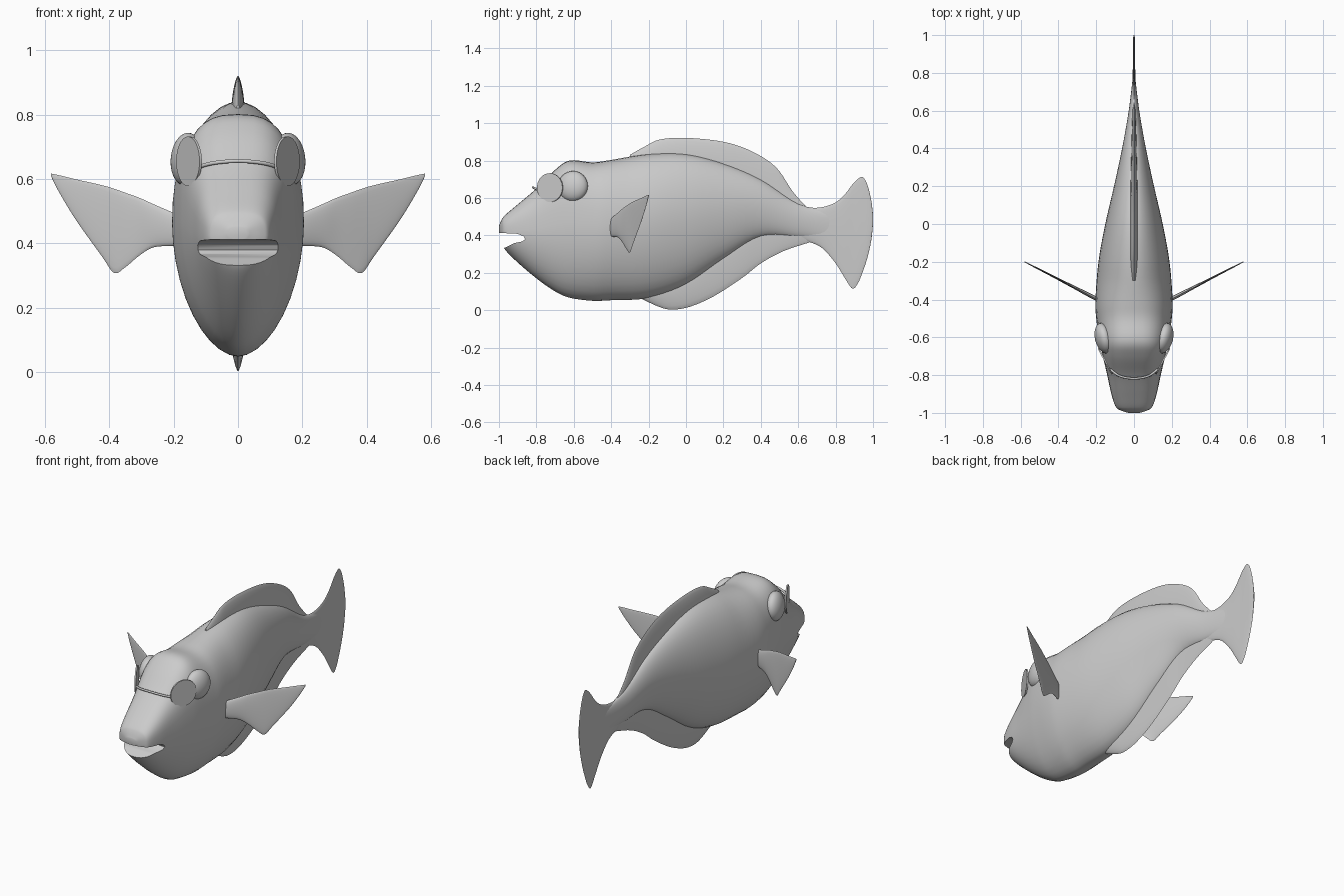
import bpy
import bmesh
import math
from mathutils import Vector

cube = bpy.data.objects.get("Cube")
if cube:
    bpy.data.objects.remove(cube, do_unlink=True)

grey = bpy.data.materials.new("plain grey")
grey.use_nodes = True
grey.diffuse_color = (0.6, 0.6, 0.6, 1)
grey.node_tree.nodes["Principled BSDF"].inputs["Base Color"].default_value = grey.diffuse_color


def finish(obj, angle=40):
    """Give the object its colour and smooth shading."""
    obj.data.materials.append(grey)
    bpy.ops.object.select_all(action="DESELECT")
    obj.select_set(True)
    bpy.context.view_layer.objects.active = obj
    bpy.ops.object.shade_smooth_by_angle(angle=math.radians(angle))
    return obj


def to_object(name, bm):
    bmesh.ops.recalc_face_normals(bm, faces=bm.faces)
    mesh = bpy.data.meshes.new(name)
    bm.to_mesh(mesh)
    bm.free()
    obj = bpy.data.objects.new(name, mesh)
    bpy.context.collection.objects.link(obj)
    return obj


def spline(keys, steps=5):
    """Smoothly interpolate rows of numbers."""
    rows = [Vector(k) for k in keys]
    rows = [rows[0]] + rows + [rows[-1]]
    out = []
    for a, b, c, d in zip(rows, rows[1:], rows[2:], rows[3:]):
        for s in range(steps):
            t = s / steps
            out.append(b + (c - a) * (t / 2)
                       + (a * 2 - b * 5 + c * 4 - d) * (t * t / 2)
                       + (b * 3 - a - c * 3 + d) * (t ** 3 / 2))
    return out + [rows[-1]]


def loft(name, keys, mid, upper, lower, sides=40):
    """Skin rounded sections; each key is y, bottom, top, half width."""
    bm = bmesh.new()
    rings = []
    for y, bottom, top, width in spline(keys):
        centre = bottom + mid * (top - bottom)
        ring = []
        for i in range(sides):
            a = math.tau * i / sides
            c, s = math.cos(a), math.sin(a)
            power = 2 / (upper(y) if s > 0 else lower)
            height = top - centre if s > 0 else centre - bottom
            x = math.copysign(abs(c) ** power, c) * width
            z = centre + math.copysign(abs(s) ** power, s) * height
            ring.append(bm.verts.new((x, y, z)))
        rings.append(ring)
    for r, q in zip(rings, rings[1:]):
        for i in range(sides):
            j = (i + 1) % sides
            bm.faces.new((r[i], r[j], q[j], q[i]))
    bm.faces.new(rings[0])
    bm.faces.new(rings[-1])
    return to_object(name, bm)


# Body: boxy forehead easing into an oval trunk and a thin tail root
body = loft("body", [
    (-1, .41, .45, .03), (-.985, .36, .485, .075), (-.965, .32, .51, .098),
    (-.9, .255, .565, .12), (-.8, .17, .65, .142), (-.7, .1, .75, .165),
    (-.62, .066, .8, .182), (-.5, .05, .79, .2), (-.4, .053, .803, .204),
    (-.2, .065, .835, .188), (0, .135, .835, .152), (.2, .27, .785, .106),
    (.4, .39, .7, .063), (.6, .39, .57, .028), (.78, .38, .52, .006)],
    .55, lambda y: 2 + max(0, min(1, (-.3 - y) / .4)), 1.85)

# Mouth: a wedge cut across the snout
bm = bmesh.new()
wedge = [(-1.1, .418), (-.9, .408), (-.868, .395), (-.86, .38),
         (-.875, .367), (-.92, .358), (-.965, .335), (-1.1, .29)]
face = bm.faces.new([bm.verts.new((-.3, y, z)) for y, z in wedge])
sweep = bmesh.ops.extrude_face_region(bm, geom=[face])
bmesh.ops.translate(bm, vec=(.6, 0, 0),
                    verts=[v for v in sweep["geom"] if isinstance(v, bmesh.types.BMVert)])
cutter = to_object("mouth_cutter", bm)
cutter.hide_render = True
cut = body.modifiers.new("mouth", "BOOLEAN")
cut.operation = "DIFFERENCE"
cut.solver = "EXACT"
cut.object = cutter
bpy.context.view_layer.objects.active = body
bpy.ops.object.modifier_apply(modifier=cut.name)
bpy.data.objects.remove(cutter, do_unlink=True)
finish(body)

# Fins on the midline
finish(loft("dorsal_fin", [
    (-.3, .78, .83, .012), (-.22, .78, .875, .018), (-.14, .78, .912, .02),
    (0, .78, .921, .02), (.2, .72, .9, .018), (.35, .65, .85, .015),
    (.48, .58, .765, .012), (.57, .53, .635, .01), (.65, .5, .545, .008)],
    .3, lambda y: 1.5, 2, 24))
finish(loft("belly_fin", [
    (-.24, .062, .12, .02), (-.15, .02, .13, .022), (-.08, .003, .16, .022),
    (.02, .018, .22, .022), (.15, .075, .32, .02), (.3, .172, .43, .018),
    (.4, .25, .47, .015), (.52, .315, .46, .012), (.66, .362, .45, .008)],
    .7, lambda y: 2, 1.5, 24))
finish(loft("tail_fin", [
    (.58, .385, .57, .014), (.66, .364, .549, .012), (.73, .33, .551, .009),
    (.8, .25, .576, .007), (.85, .17, .62, .006), (.89, .115, .672, .005),
    (.92, .145, .702, .005), (.945, .205, .711, .005), (.97, .28, .67, .005),
    (.99, .37, .59, .004), (1, .46, .51, .003)],
    .5, lambda y: 2, 2, 24))

# Paired parts
for side, sx in (("left", 1), ("right", -1)):
    # Side fin, swept back
    fin = loft(side + "_side_fin", [
        (-.05, .4, .475, .01), (0, .393, .495, .011), (.07, .388, .522, .01),
        (.12, .362, .542, .008), (.17, .325, .558, .007), (.208, .309, .57, .006),
        (.25, .36, .581, .005), (.34, .472, .599, .004), (.4, .56, .612, .003),
        (.427, .608, .617, .002)], .5, lambda y: 2, 2, 24)
    fin.location = (sx * .2, -.395, 0)
    fin.rotation_euler.z = -sx * math.radians(62.8)
    finish(fin)

    # Bulging eye
    bpy.ops.mesh.primitive_uv_sphere_add(segments=32, ring_count=20, radius=1,
                                         location=(sx * .16, -.605, .662))
    eye = bpy.context.object
    eye.name = side + "_eye"
    eye.scale = (.082, .082, .046)
    eye.rotation_euler = Vector((sx, -.25, .1)).to_track_quat("Z", "Y").to_euler()
    finish(eye)

    # Round spectacle lens
    bpy.ops.mesh.primitive_cylinder_add(vertices=40, radius=.077, depth=.008,
                                        location=(sx * .152, -.727, .655))
    lens = bpy.context.object
    lens.name = side + "_lens"
    lens.rotation_euler = Vector((sx * .88, -.47, 0)).to_track_quat("Z", "Y").to_euler()
    finish(lens)

# Wire joining the lenses across the snout
curve = bpy.data.curves.new("lens_bridge", "CURVE")
curve.dimensions = "3D"
curve.bevel_depth = .006
curve.bevel_resolution = 3
path = spline([(sx * x, y, z) for sx, x, y, z in (
    (-1, .125, -.77, .637), (-1, .075, -.805, .65), (1, 0, -.818, .656),
    (1, .075, -.805, .65), (1, .125, -.77, .637))])
line = curve.splines.new("POLY")
line.points.add(len(path) - 1)
for point, p in zip(line.points, path):
    point.co = (*p, 1)
bridge = bpy.data.objects.new("lens_bridge", curve)
bpy.context.collection.objects.link(bridge)
curve.materials.append(grey)
